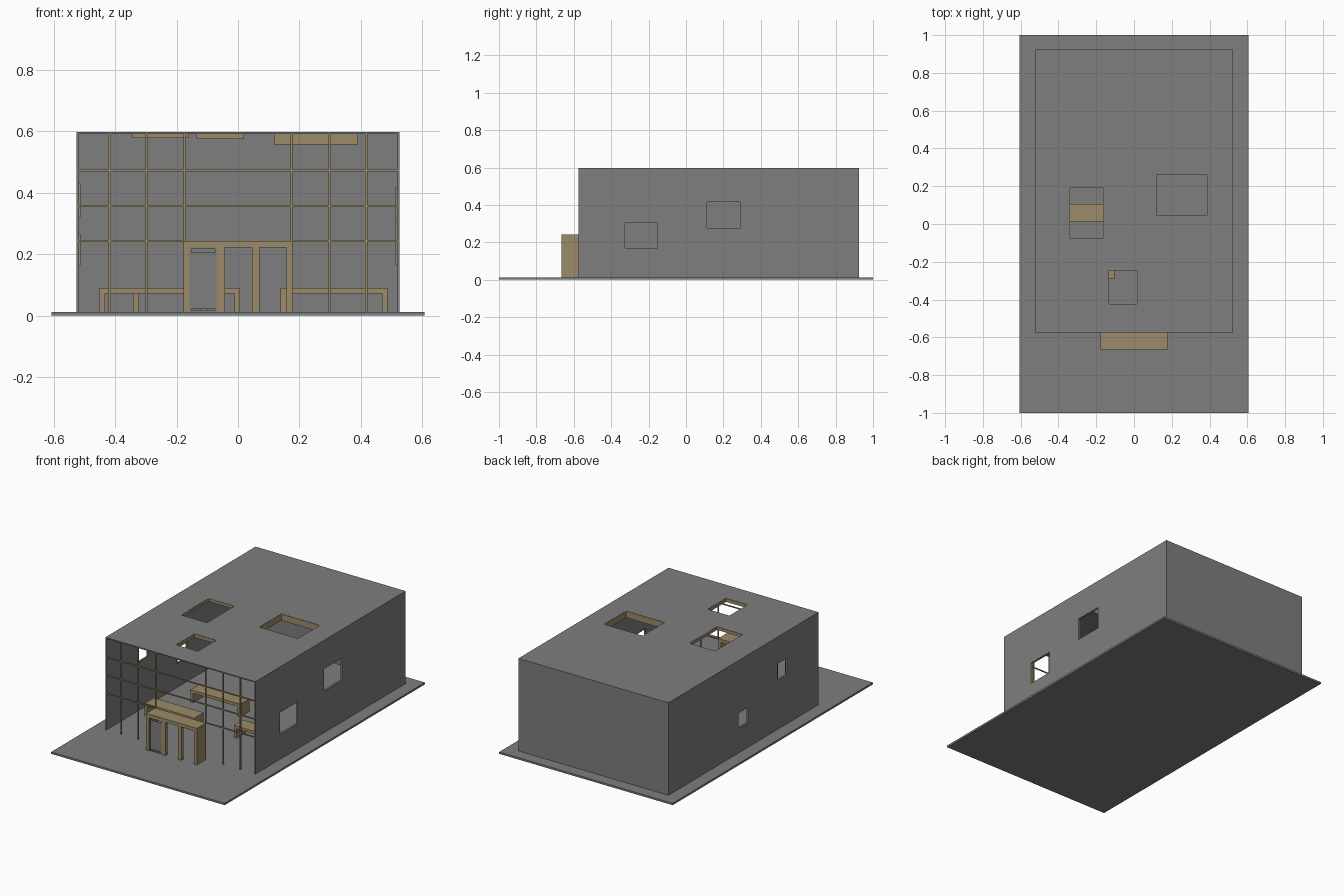
import bpy
import bmesh

old = bpy.data.objects.get("Cube")
if old:
    bpy.data.objects.remove(old, do_unlink=True)


def material(name, color):
    m = bpy.data.materials.new(name)
    m.use_nodes = True
    m.diffuse_color = color
    m.node_tree.nodes["Principled BSDF"].inputs["Base Color"].default_value = color
    return m


GREY = material("concrete grey", (0.21, 0.21, 0.21, 1))
TAN = material("timber tan", (0.33, 0.26, 0.14, 1))


def add_box(bm, lo, hi):
    """Add an axis-aligned box between two corners."""
    verts = bmesh.ops.create_cube(bm, size=1)["verts"]
    for v in verts:
        for i in range(3):
            v.co[i] = lo[i] if v.co[i] < 0 else hi[i]


def boxes(name, mat, corners):
    """Make one object from a list of (low corner, high corner) boxes."""
    bm = bmesh.new()
    for lo, hi in corners:
        add_box(bm, lo, hi)
    mesh = bpy.data.meshes.new(name)
    bm.to_mesh(mesh)
    bm.free()
    mesh.materials.append(mat)
    obj = bpy.data.objects.new(name, mesh)
    bpy.context.collection.objects.link(obj)
    return obj


def cut(target, lo, hi):
    """Cut a box-shaped opening and drop the cutter."""
    cutter = boxes("cutter", GREY, [(lo, hi)])
    cutter.hide_render = True
    mod = target.modifiers.new("opening", "BOOLEAN")
    mod.operation = "DIFFERENCE"
    mod.solver = "EXACT"
    mod.object = cutter
    bpy.context.view_layer.objects.active = target
    bpy.ops.object.modifier_apply(modifier=mod.name)
    bpy.data.objects.remove(cutter, do_unlink=True)


def lining(name, lo, hi, axis, t=0.003):
    """Line an opening whose through direction is the given axis."""
    a, b = [i for i in range(3) if i != axis]
    parts = []
    for i, inset in ((a, 0), (b, t)):
        other = b if i == a else a
        for side in (0, 1):
            l, h = list(lo), list(hi)
            if side:
                l[i] = hi[i] - t
            else:
                h[i] = lo[i] + t
            l[other] += inset
            h[other] -= inset
            parts.append((l, h))
    boxes(name, TAN, parts)


def portal(name, x0, x1, y0, y1, top, t):
    """Slab on two full-depth end panels, used by tables and entrance."""
    boxes(name, TAN, [((x0, y0, top - t), (x1, y1, top)),
                      ((x0, y0, FLOOR), (x0 + t, y1, top - t)),
                      ((x1 - t, y0, FLOOR), (x1, y1, top - t))])


# Ground slab and hall dimensions
FLOOR, ROOF, W = 0.012, 0.597, 0.007
HX, FRONT, BACK = 0.525, -0.575, 0.925
boxes("ground_slab", GREY, [((-0.607, -1, 0), (0.607, 1, FLOOR))])

# Hall shell
roof = boxes("roof", GREY, [((-HX, FRONT, ROOF - W), (HX, BACK, ROOF))])
left_wall = boxes("left_wall", GREY, [((HX - W, FRONT, FLOOR), (HX, BACK, ROOF - W))])
right_wall = boxes("right_wall", GREY, [((-HX, FRONT, FLOOR), (W - HX, BACK, ROOF - W))])
boxes("back_wall", GREY, [((W - HX, BACK - W, FLOOR), (HX - W, BACK, ROOF - W))])

# Roof lights: x range, y range, lower edge
for n, (x0, x1, y0, y1, z) in enumerate([(-0.343, -0.16, -0.08, 0.197, 0.578),
                                         (-0.135, 0.02, -0.427, -0.242, 0.575),
                                         (0.117, 0.39, 0.043, 0.265, 0.556)], 1):
    cut(roof, (x0, y0, 0.5), (x1, y1, 0.7))
    lining(f"roof_light_frame_{n}", (x0, y0, z), (x1, y1, ROOF - 0.001), 2)

# Side windows: wall, side, y range, z range
for n, (wall, s, y0, y1, z0, z1) in enumerate([(left_wall, 1, -0.33, -0.15, 0.167, 0.31),
                                               (left_wall, 1, 0.11, 0.295, 0.273, 0.418),
                                               (right_wall, -1, -0.265, -0.165, 0.32, 0.43),
                                               (right_wall, -1, 0.125, 0.225, 0.165, 0.266)], 1):
    xs = sorted((s * 0.4, s * 0.7))
    cut(wall, (xs[0], y0, z0), (xs[1], y1, z1))
    xs = sorted((s * (HX - 0.012), s * (HX - 0.001)))
    lining(f"side_window_frame_{n}", (xs[0], y0, z0), (xs[1], y1, z1), 0)

# Front glazing bars
bar, y0, y1 = 0.0035, FRONT, FRONT + 0.007
DOOR_TOP, PORCH = 0.243, 0.178
uprights = []
for x in (0.178 - bar, 0.298, 0.417):
    bottom = DOOR_TOP if x < PORCH else FLOOR
    for s in (-1, 1):
        uprights.append(((s * x - bar, y0, bottom), (s * x + bar, y1, ROOF - W)))
boxes("glazing_uprights", TAN, uprights)
rails = [((W - HX, y0 + 0.001, z - bar), (HX - W, y1 - 0.001, z + bar))
         for z in (0.357, 0.472)]
for a, b in ((W - HX, -PORCH), (PORCH, HX - W)):
    rails.append(((a, y0 + 0.001, 0.239), (b, y1 - 0.001, 0.246)))
boxes("glazing_rails", TAN, rails)

# Entrance porch with posts and door
PY = -0.665
portal("entrance_porch", -PORCH, PORCH, PY, FRONT, DOOR_TOP, 0.021)
boxes("entrance_posts", TAN, [((a, PY, FLOOR), (b, PY + 0.02, 0.222))
                              for a, b in ((-0.07, -0.043), (0.045, 0.07))])
boxes("entrance_door", GREY, [((-0.152, PY + 0.008, 0.022), (-0.075, PY + 0.013, 0.205))])
lining("door_frame", (-0.157, PY + 0.004, FLOOR), (-0.07, PY + 0.016, 0.222), 1, 0.005)
bpy.data.objects["door_frame"].data.materials[0] = GREY

# Tables inside the hall
for n, (x, y) in enumerate([(-0.45, -0.29), (-0.341, 0.013), (0.139, -0.24)], 1):
    portal(f"table_{n}", x, x + 0.348, y, y + 0.092, 0.09, 0.018)
